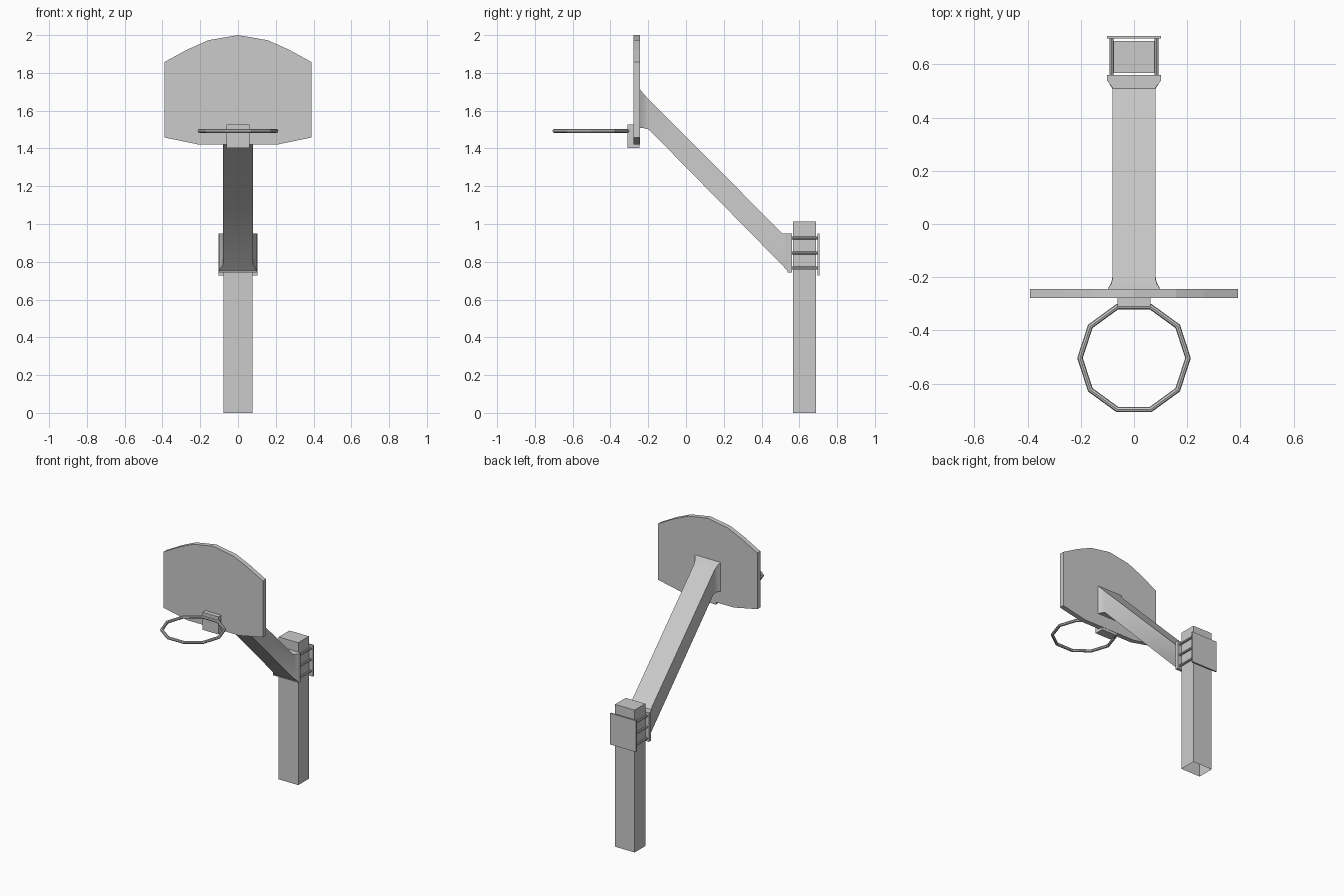
import bpy, bmesh, math

if "Cube" in bpy.data.objects:
    bpy.data.objects.remove(bpy.data.objects["Cube"])


def make(name, verts, faces, smooth=False):
    mesh = bpy.data.meshes.new(name)
    mesh.from_pydata(verts, [], faces)
    bm = bmesh.new()
    bm.from_mesh(mesh)
    bmesh.ops.recalc_face_normals(bm, faces=bm.faces)
    bm.to_mesh(mesh)
    bm.free()
    ob = bpy.data.objects.new(name, mesh)
    bpy.context.collection.objects.link(ob)
    if smooth:
        bpy.ops.object.select_all(action='DESELECT')
        ob.select_set(True)
        bpy.context.view_layer.objects.active = ob
        bpy.ops.object.shade_smooth_by_angle(angle=math.radians(35))
    return ob


def loft(name, rings, closed=False, caps=(True, True), smooth=False):
    """Skin a list of equally sized vertex rings."""
    n, m = len(rings[0]), len(rings)
    faces = []
    for i in range(m if closed else m - 1):
        a, b = i * n, (i + 1) % m * n
        faces += [(a + j, a + (j + 1) % n, b + (j + 1) % n, b + j) for j in range(n)]
    if not closed:
        if caps[0]:
            faces.append(tuple(range(n)))
        if caps[1]:
            faces.append(tuple(range((m - 1) * n, m * n)))
    return make(name, [v for r in rings for v in r], faces, smooth)


def box(name, w, y0, y1, z0, z1, bottom=True):
    rings = [[(-w, y0, z), (w, y0, z), (w, y1, z), (-w, y1, z)] for z in (z0, z1)]
    return loft(name, rings, caps=(bottom, True))


# Hollow-bottomed square post
box("post", 0.077, 0.567, 0.687, 0, 1.012, bottom=False)

# Clamp plates either side of the post
box("front_clamp_plate", 0.101, 0.538, 0.56, 0.744, 0.95)
box("back_clamp_plate", 0.102, 0.697, 0.707, 0.728, 0.95)

# Clamp rods joining the plates
for side in (-1, 1):
    for z in (0.766, 0.847, 0.926):
        rings = [[(side * 0.085 + 0.008 * math.cos(k * math.pi / 4), y,
                   z + 0.008 * math.sin(k * math.pi / 4)) for k in range(8)]
                 for y in (0.558, 0.699)]
        loft("clamp_rod", rings, smooth=False)

# Slanted arm, flared at both ends: top y, top z, bottom y, bottom z, half width
sections = [
    (-0.244, 1.713, -0.244, 1.507, 0.099),
    (-0.225, 1.69, -0.222, 1.507, 0.086),
    (-0.203, 1.665, -0.196, 1.50, 0.08),
    (0.51, 0.95, 0.507, 0.785, 0.08),
    (0.538, 0.95, 0.538, 0.752, 0.1),
]
loft("support_arm", [[(-w, yt, zt), (w, yt, zt), (w, yb, zb), (-w, yb, zb)]
                     for yt, zt, yb, zb, w in sections], smooth=True)

# Backboard with arched top and chamfered bottom
half = [(0.205, 1.42), (0.39, 1.458), (0.39, 1.857), (0.265, 1.925), (0.157, 1.973)]
outline = half + [(0, 2.0)] + [(-x, z) for x, z in reversed(half)]
loft("backboard", [[(x, y, z) for x, z in outline] for y in (-0.278, -0.244)])

# Rim bracket
box("rim_bracket", 0.062, -0.31, -0.246, 1.402, 1.527)

# Ten-sided rim
rings = []
for i in range(10):
    a = i * math.tau / 10
    ring = []
    for k in range(8):
        b = k * math.tau / 8
        r = 0.203 + 0.0105 * math.cos(b)
        ring.append((r * math.cos(a), -0.504 + r * math.sin(a), 1.493 + 0.0105 * math.sin(b)))
    rings.append(ring)
loft("rim", rings, closed=True)
